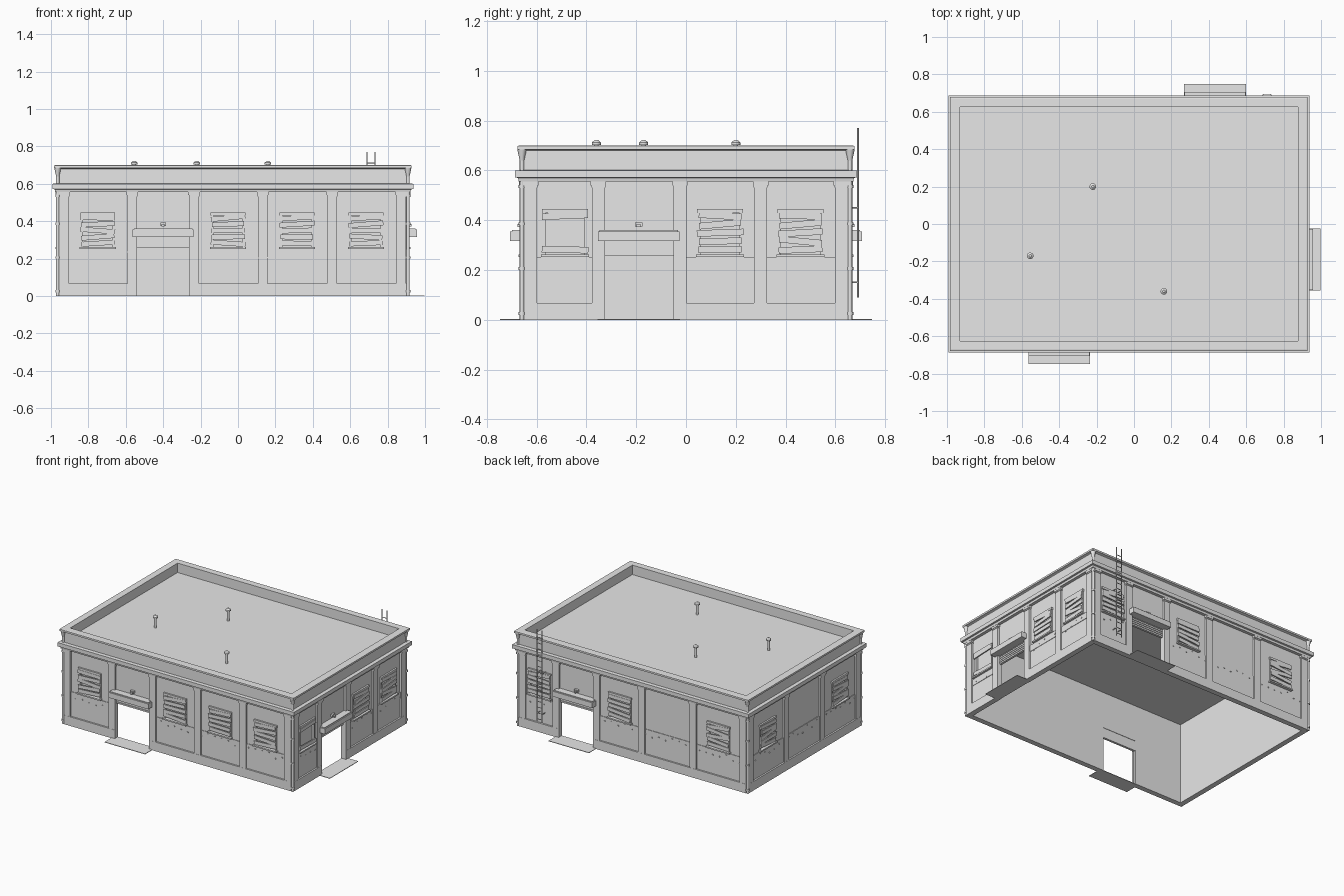
import bpy, bmesh, math, random
from mathutils import Matrix, Vector

if "Cube" in bpy.data.objects:
    bpy.data.objects.remove(bpy.data.objects["Cube"])

random.seed(4)
grey = bpy.data.materials.new("light_grey")
grey.diffuse_color = (0.8, 0.8, 0.8, 1)
grey.use_nodes = True
grey.node_tree.nodes["Principled BSDF"].inputs["Base Color"].default_value = grey.diffuse_color

X0, X1, Y = -0.955, 0.90, 0.65      # outer wall faces
DOOR_H, WIN_Z = 0.257, 0.352
parts = {}


def part(name):
    return parts.setdefault(name, bmesh.new())


def box(name, a, b, m=Matrix(), tilt=0):
    """Box between corners a and b, tilted in the wall plane, then placed by m."""
    a, b = Vector(a), Vector(b)
    s = b - a
    t = m @ Matrix.Translation((a + b) / 2) @ Matrix.Rotation(tilt, 4, 'Y')
    bmesh.ops.create_cube(part(name), size=1, matrix=t @ Matrix.Diagonal((*s, 1)))


def tube(name, p, q, r1, r2=None, seg=10):
    p, q = Vector(p), Vector(q)
    d = q - p
    m = Matrix.Translation((p + q) / 2) @ d.to_track_quat('Z', 'Y').to_matrix().to_4x4()
    bmesh.ops.create_cone(part(name), cap_ends=True, segments=seg, radius1=r1,
                          radius2=r1 if r2 is None else r2, depth=d.length, matrix=m)


def ring(name, profile):
    """Sweep a closed (offset, z) profile around the rectangle of the walls."""
    bm = part(name)
    loops = [[bm.verts.new(c) for c in ((X0 - o, -Y - o, z), (X1 + o, -Y - o, z),
                                        (X1 + o, Y + o, z), (X0 - o, Y + o, z))]
             for o, z in profile]
    for i, lo in enumerate(loops):
        hi = loops[(i + 1) % len(loops)]
        for k in range(4):
            j = (k + 1) % 4
            bm.faces.new((lo[k], lo[j], hi[j], hi[k]))


# walls, roof and mouldings
ring("walls", [(0, 0), (0, 0.69), (-0.023, 0.69), (-0.023, 0)])
box("roof_slab", (X0 + 0.01, -Y + 0.01, 0.60), (X1 - 0.01, Y - 0.01, 0.63))
ring("parapet_cap", [(0, 0.675), (0.015, 0.682), (0.028, 0.685), (0.028, 0.698),
                     (0.022, 0.70), (-0.024, 0.70), (-0.024, 0.675)])
ring("parapet_face", [(-0.005, 0.60), (0.01, 0.60), (0.01, 0.68), (-0.005, 0.68)])
ring("cornice", [(-0.005, 0.555), (0.022, 0.555), (0.025, 0.57), (0.037, 0.572),
                 (0.037, 0.60), (-0.005, 0.602)])

# each side: placement, pilaster centres, window centres, door centre (local u), wall ends
SIDES = [
    ((0, -Y), 0, [-0.93, -0.565, -0.235, 0.133, 0.503, 0.872], [-0.75, -0.053, 0.315, 0.684], -0.40, (X0, X1)),
    ((X1, 0), 90, [-0.624, -0.352, -0.024, 0.30, 0.624], [-0.486, 0.137, 0.46], -0.19, (-Y, Y)),
    ((0, Y), 180, [-0.872, -0.598, -0.268, 0.10, 0.52, 0.93], [-0.737, -0.08, 0.725], -0.433, (-X1, -X0)),
    ((X0, 0), 270, [-0.624, -0.21, 0.21, 0.624], [-0.42, 0.42], None, (-Y, Y)),
]


def window(m, u, sparse):
    lo, hi = WIN_Z - 0.092, WIN_Z + 0.092
    box("cutter", (u - 0.085, -0.05, lo), (u + 0.085, 0.013, hi), m)
    # frame, lintel and sill
    for s in (-1, 1):
        c = u + s * 0.084
        box("window_frames", (c - 0.006, -0.006, lo), (c + 0.006, 0.012, hi), m)
    box("window_frames", (u - 0.093, -0.012, hi - 0.014), (u + 0.093, 0.01, hi + 0.002), m)
    box("window_sills", (u - 0.097, -0.022, lo - 0.008), (u + 0.097, 0.01, lo + 0.002), m)
    # crooked boards nailed over the opening
    for i in range(5):
        if sparse and i in (1, 2, 3):
            continue
        z = lo + 0.022 + i * 0.034
        w = 0.088 + random.uniform(-0.004, 0.006)
        d = -0.014 - 0.003 * (i % 2)
        box("window_boards", (u - w, d, z - 0.013), (u + w, d + 0.008, z + 0.013), m,
            random.uniform(-0.1, 0.1))


def doorway(m, u):
    box("cutter", (u - 0.14, -0.1, -0.1), (u + 0.14, 0.1, 0.33), m)
    # roller shutter, half raised
    for i in range(5):
        z = DOOR_H + i * 0.0145
        box("roller_shutters", (u - 0.14, 0.003, z), (u + 0.14, 0.012, z + 0.011), m)
    box("roller_shutters", (u - 0.14, 0.008, DOOR_H), (u + 0.14, 0.02, 0.335), m)
    # shutter housing above the door
    box("shutter_housings", (u - 0.163, -0.057, 0.316), (u + 0.163, 0.0, 0.355), m)
    box("shutter_housings", (u - 0.157, -0.05, 0.353), (u + 0.157, 0.0, 0.361), m)
    # small lamp and flat doorstep
    box("door_lamps", (u - 0.015, -0.016, 0.375), (u + 0.015, 0.0, 0.392), m)
    box("door_lamps", (u - 0.008, -0.028, 0.372), (u + 0.008, -0.012, 0.386), m)
    box("doorsteps", (u - 0.165, -0.098, 0), (u + 0.165, 0.02, 0.004), m)


for n, ((ox, oy), ang, pilasters, windows, door, (e0, e1)) in enumerate(SIDES):
    m = Matrix.Translation((ox, oy, 0)) @ Matrix.Rotation(math.radians(ang), 4, 'Z')
    for u in pilasters:
        box("pilasters", (u - 0.026, -0.015, 0), (u + 0.026, 0.005, 0.55), m)
        box("pilaster_capitals", (u - 0.031, -0.021, 0.54), (u + 0.031, 0.005, 0.556), m)
        box("pilaster_capitals", (u - 0.028, -0.018, 0.532), (u + 0.028, 0.005, 0.541), m)
    # plinth and lower wall panel, left open at the door
    runs = [(e0, e1)] if door is None else [(e0, door - 0.141), (door + 0.141, e1)]
    for a, b in runs:
        box("plinth", (a, -0.016, 0), (b, 0.005, 0.067), m)
        box("lower_wall_panels", (a, -0.004, 0.06), (b, 0.005, 0.248), m)
        if n == 1:
            box("lower_wall_panels", (a, -0.007, 0.205), (b, 0.005, 0.253), m)
        # loose brick ends along the panel
        for i in range(int((b - a) / 0.055)):
            u = a + 0.03 + i * 0.055
            z = random.uniform(0.195, 0.235)
            box("brick_ends", (u, -0.009, z), (u + 0.008, 0, z + 0.006), m)
    for i, u in enumerate(windows):
        window(m, u, n == 1 and i == 0)
    if door is not None:
        doorway(m, door)

# corner downpipes with funnels
for sx, x in ((-1, X0), (1, X1)):
    for sy in (-1, 1):
        px, py = x + sx * 0.009, sy * (Y + 0.009)
        tube("downpipes", (px, py, 0.0), (px, py, 0.65), 0.009)
        tube("downpipes", (px, py, 0.64), (px, py, 0.685), 0.009, 0.019)
        for z in (0.02, 0.2, 0.38, 0.53):
            tube("downpipes", (px, py, z), (px, py, z + 0.012), 0.013)

# roof vents
for x, y in ((-0.22, 0.20), (-0.555, -0.17), (0.16, -0.36)):
    tube("roof_vents", (x, y, 0.625), (x, y, 0.71), 0.009)
    tube("roof_vents", (x, y, 0.703), (x, y, 0.713), 0.018)
    tube("roof_vents", (x, y, 0.713), (x, y, 0.722), 0.018, 0.007)

# ladder up the back wall
LX, LY = (0.69, 0.732), Y + 0.041
for x in LX:
    tube("ladder", (x, LY, 0.09), (x, LY, 0.77), 0.0035, seg=6)
    for z in (0.15, 0.45):
        tube("ladder", (x, LY, z), (x, Y, z), 0.003, seg=6)
for i in range(15):
    z = 0.11 + i * 0.043
    tube("ladder", (LX[0], LY, z), (LX[1], LY, z), 0.003, seg=6)

# turn the collected parts into objects
objs = {}
for name, bm in parts.items():
    bmesh.ops.recalc_face_normals(bm, faces=bm.faces)
    me = bpy.data.meshes.new(name)
    bm.to_mesh(me)
    bm.free()
    me.materials.append(grey)
    objs[name] = bpy.data.objects.new(name, me)
    bpy.context.collection.objects.link(objs[name])

# cut doors through and window recesses into walls, and panels behind windows
cutter = objs["cutter"]
cutter.hide_render = True
for name in ("walls", "lower_wall_panels"):
    mod = objs[name].modifiers.new("openings", 'BOOLEAN')
    mod.object, mod.operation, mod.solver = cutter, 'DIFFERENCE', 'EXACT'
    if name == "lower_wall_panels":
        mod.use_self = True
    bpy.context.view_layer.objects.active = objs[name]
    bpy.ops.object.modifier_apply(modifier=mod.name)
bpy.data.objects.remove(cutter)

# smooth the round parts
for name in ("downpipes", "roof_vents", "ladder"):
    bpy.ops.object.select_all(action='DESELECT')
    objs[name].select_set(True)
    bpy.context.view_layer.objects.active = objs[name]
    bpy.ops.object.shade_smooth_by_angle(angle=math.radians(40))
